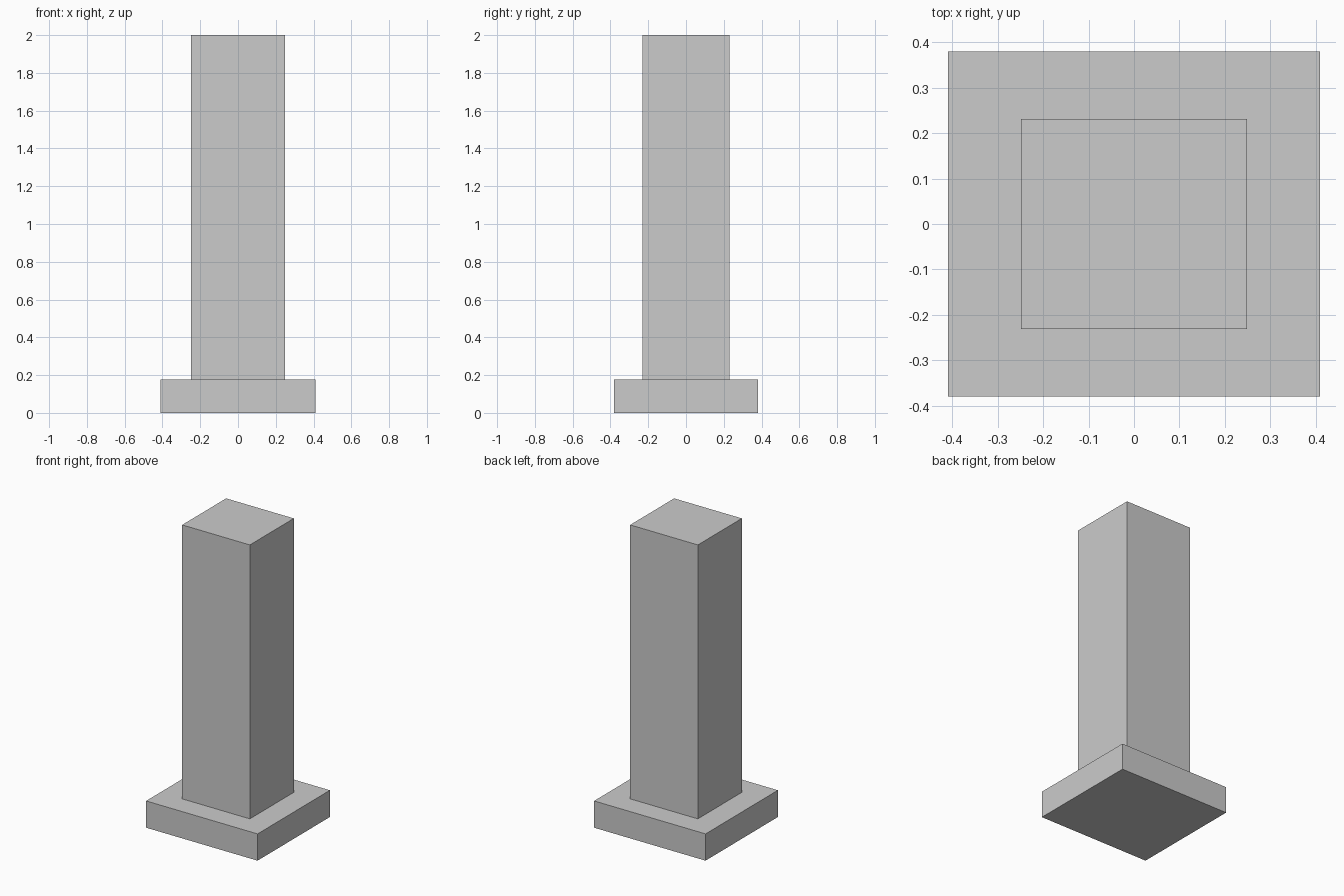
import bpy

if "Cube" in bpy.data.objects:
    bpy.data.objects.remove(bpy.data.objects["Cube"])


def box(name, width, depth, z_bottom, z_top):
    """Closed box centred on x and y, with its size applied to the mesh."""
    bpy.ops.mesh.primitive_cube_add(size=1, location=(0, 0, (z_bottom + z_top) / 2))
    obj = bpy.context.object
    obj.name = name
    obj.scale = (width, depth, z_top - z_bottom)
    bpy.ops.object.transform_apply(location=False, rotation=False, scale=True)
    return obj


# Wide low plinth
box("base", 0.82, 0.76, 0.0, 0.178)

# Tall rectangular pillar standing on the plinth
box("pillar", 0.498, 0.462, 0.178, 2.0)
